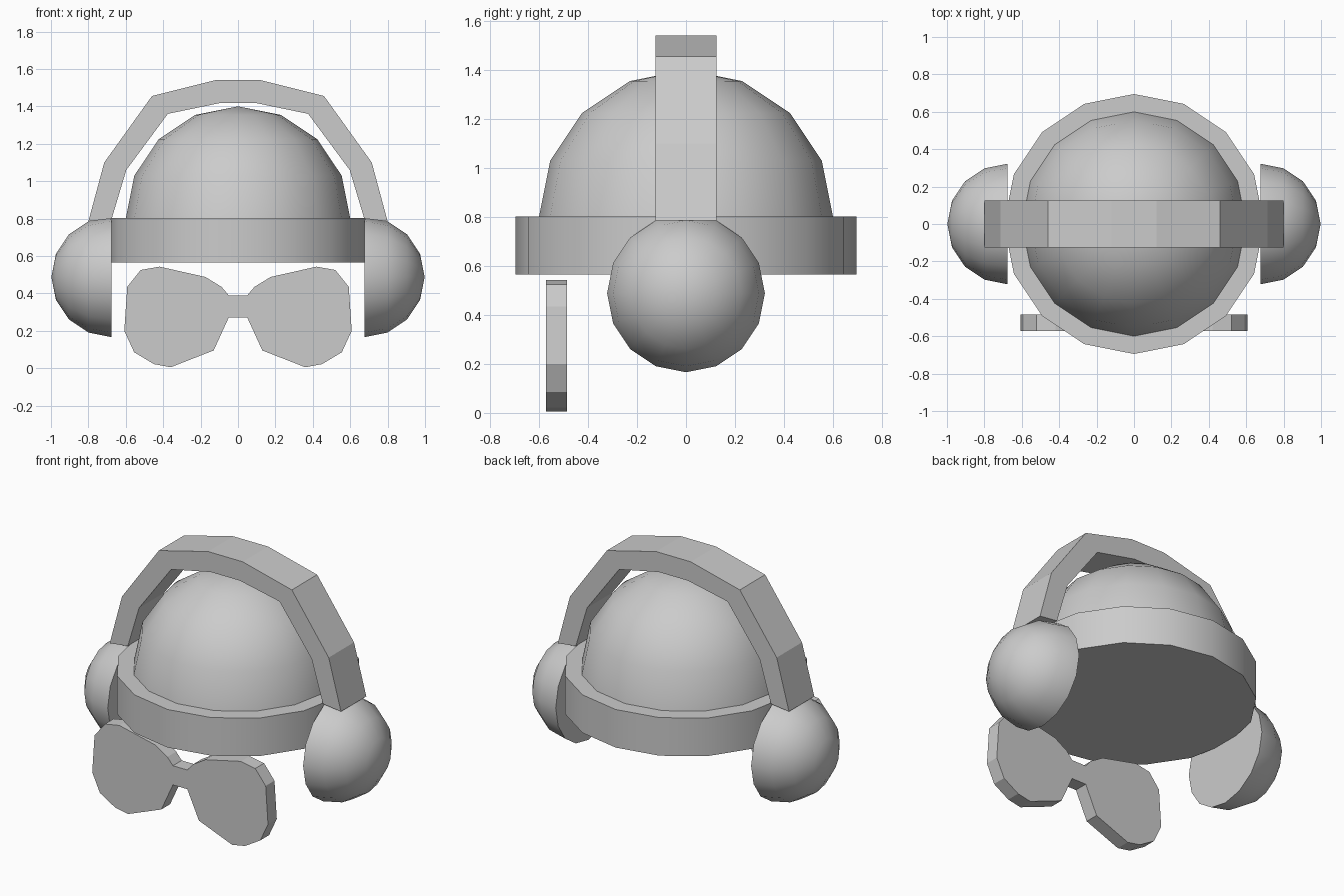
import bpy, bmesh, math
from mathutils import Matrix, Vector

if "Cube" in bpy.data.objects:
    bpy.data.objects.remove(bpy.data.objects["Cube"])


def finish(name, bm, smooth=False):
    bmesh.ops.recalc_face_normals(bm, faces=bm.faces)
    mesh = bpy.data.meshes.new(name)
    bm.to_mesh(mesh)
    bm.free()
    ob = bpy.data.objects.new(name, mesh)
    bpy.context.collection.objects.link(ob)
    if smooth:
        bpy.ops.object.select_all(action='DESELECT')
        ob.select_set(True)
        bpy.context.view_layer.objects.active = ob
        bpy.ops.object.shade_smooth_by_angle(angle=math.radians(40))
    return ob


def hemisphere(name, radius, location, turn=0.0):
    """Closed 16-sided half sphere, pole turned about y from +z."""
    bm = bmesh.new()
    bmesh.ops.create_uvsphere(bm, u_segments=16, v_segments=8, radius=radius)
    low = [v for v in bm.verts if v.co.z < -0.001]
    bmesh.ops.delete(bm, geom=low, context='VERTS')
    rim = [e for e in bm.edges if e.is_boundary]
    bmesh.ops.contextual_create(bm, geom=rim)
    bm.transform(Matrix.Translation(location) @ Matrix.Rotation(turn, 4, 'Y'))
    return finish(name, bm, True)


def mirrored(half):
    """Close a right-hand outline (x, z) with its left-hand reflection."""
    return half + [(-x, z) for x, z in reversed(half)]


def slab(name, outline, y0, y1):
    """Flat outline in xz, extruded along y."""
    bm = bmesh.new()
    face = bm.faces.new([bm.verts.new((x, y0, z)) for x, z in outline])
    ext = bmesh.ops.extrude_face_region(bm, geom=[face], use_keep_orig=True)
    moved = [g for g in ext['geom'] if isinstance(g, bmesh.types.BMVert)]
    bmesh.ops.translate(bm, verts=moved, vec=Vector((0, y1 - y0, 0)))
    return finish(name, bm)


# Hat crown
hemisphere("hat_crown", 0.60, (0, 0, 0.80))

# Hat brim band, closed underneath
bm = bmesh.new()
bmesh.ops.create_cone(bm, cap_ends=True, segments=16, radius1=0.695,
                      radius2=0.695, depth=0.238,
                      matrix=Matrix.Translation((0, 0, 0.683)))
finish("hat_band", bm, True)

# Ear cups
for side, label in ((1, "right"), (-1, "left")):
    hemisphere("ear_cup_" + label, 0.322, (side * 0.676, 0, 0.488),
               side * math.pi / 2)

# Headphone arch: outer run up, then inner run back down
outer = [(0.80, 0.785), (0.715, 1.10), (0.46, 1.455), (0.12, 1.54)]
inner = [(0.10, 1.417), (0.375, 1.36), (0.597, 1.06), (0.675, 0.80)]
arch = outer + [(-x, z) for x, z in reversed(outer)]
arch += [(-x, z) for x, z in reversed(inner)] + inner
slab("headphone_arch", arch, -0.125, 0.125)

# Glasses
half = [(0.05, 0.27), (0.13, 0.095), (0.36, 0.005), (0.45, 0.022),
        (0.555, 0.085), (0.608, 0.20), (0.592, 0.435), (0.52, 0.525),
        (0.42, 0.543), (0.175, 0.488), (0.088, 0.435), (0.05, 0.39)]
slab("glasses", mirrored(half), -0.572, -0.485)
